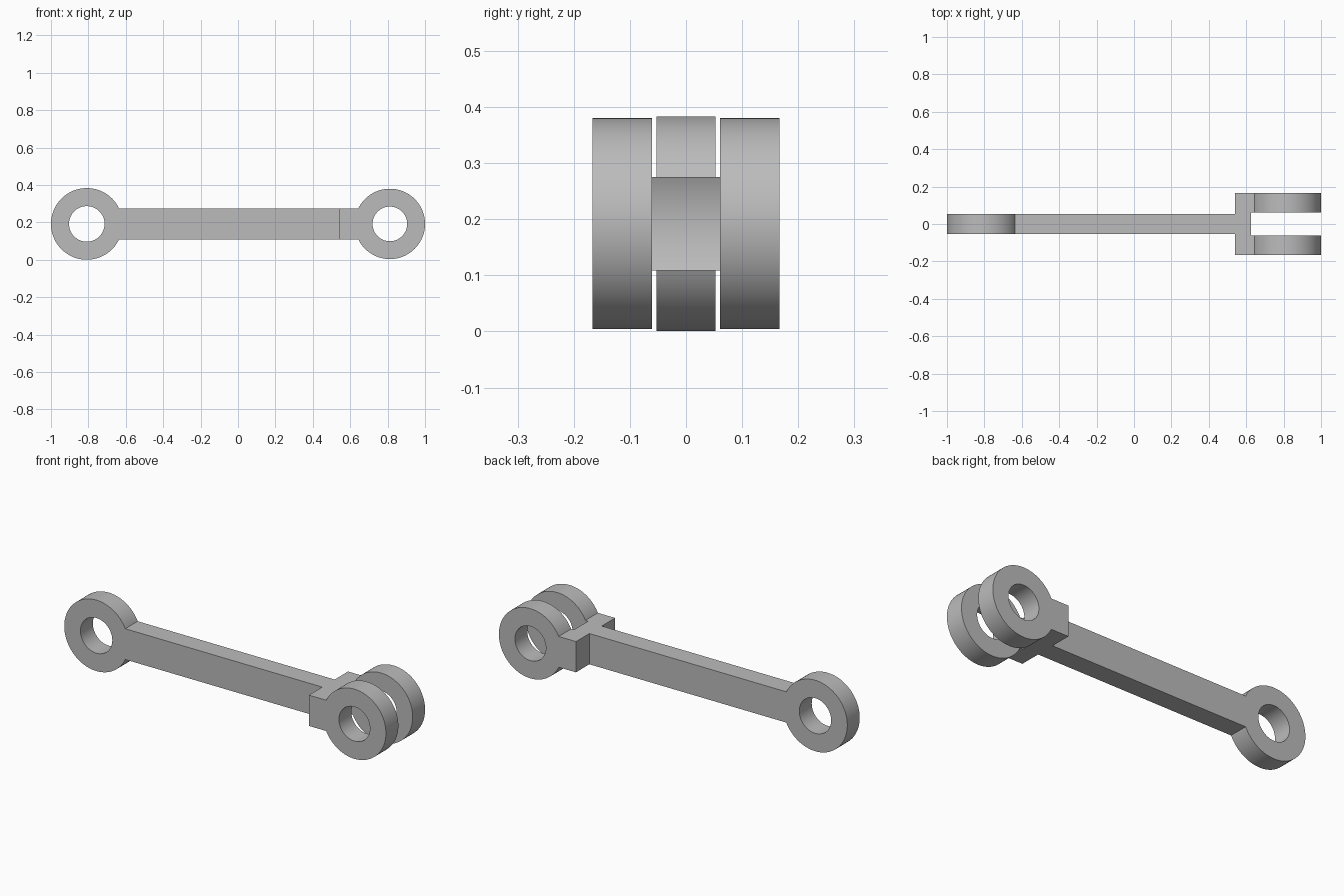
import bpy, bmesh
from math import sin, cos, asin, pi
from mathutils import Matrix, Vector

MID_Z = 0.192      # height of both pin axes
HALF_BAR = 0.083   # half the bar height
SEGMENTS = 96

cube = bpy.data.objects.get("Cube")
if cube:
    bpy.data.objects.remove(cube, do_unlink=True)

grey = bpy.data.materials.new("plain grey")
grey.use_nodes = True
grey.diffuse_color = (0.5, 0.5, 0.5, 1)
grey.node_tree.nodes["Principled BSDF"].inputs["Base Color"].default_value = grey.diffuse_color


def add_object(name, bm):
    bmesh.ops.recalc_face_normals(bm, faces=bm.faces)
    mesh = bpy.data.meshes.new(name)
    bm.to_mesh(mesh)
    bm.free()
    mesh.materials.append(grey)
    obj = bpy.data.objects.new(name, mesh)
    bpy.context.collection.objects.link(obj)
    return obj


def keyhole(name, centre_x, radius, end_x, half_width):
    """A disc running into a straight bar that ends at end_x."""
    side = 1 if end_x > centre_x else -1
    start = asin(HALF_BAR / radius)
    outline = [(end_x, -HALF_BAR), (end_x, HALF_BAR)]
    for i in range(SEGMENTS + 1):
        a = start + (2 * pi - 2 * start) * i / SEGMENTS
        outline.append((centre_x + side * radius * cos(a), radius * sin(a)))
    bm = bmesh.new()
    face = bm.faces.new([bm.verts.new((x, -half_width, MID_Z + z)) for x, z in outline])
    extruded = bmesh.ops.extrude_face_region(bm, geom=[face])["geom"]
    verts = [v for v in extruded if isinstance(v, bmesh.types.BMVert)]
    bmesh.ops.translate(bm, vec=Vector((0, 2 * half_width, 0)), verts=verts)
    return add_object(name, bm)


def pin(name, centre_x, radius, half_width):
    """A cylinder lying along y, used as a cutter."""
    bm = bmesh.new()
    place = Matrix.Translation((centre_x, 0, MID_Z)) @ Matrix.Rotation(pi / 2, 4, 'X')
    bmesh.ops.create_cone(bm, cap_ends=True, segments=SEGMENTS, radius1=radius,
                          radius2=radius, depth=2 * half_width, matrix=place)
    obj = add_object(name, bm)
    obj.hide_render = True
    return obj


def combine(target, tool, operation):
    mod = target.modifiers.new(tool.name, 'BOOLEAN')
    mod.operation = operation
    mod.solver = 'EXACT'
    mod.object = tool
    bpy.context.view_layer.objects.active = target
    bpy.ops.object.modifier_apply(modifier=mod.name)
    bpy.data.objects.remove(tool, do_unlink=True)


# Fork end: full-width block with two ears, slotted between them
link = keyhole("connecting_link", 0.812, 0.188, 0.54, 0.167)
combine(link, pin("fork_slot", 0.812, 0.203, 0.061), 'DIFFERENCE')
combine(link, pin("fork_hole", 0.812, 0.0925, 0.3), 'DIFFERENCE')

# Bar with the single eye
rod = keyhole("eye_rod", -0.8085, 0.1915, 0.57, 0.053)
combine(rod, pin("eye_hole", -0.8085, 0.095, 0.3), 'DIFFERENCE')
combine(link, rod, 'UNION')

# Smooth rounds, sharp corners
bpy.ops.object.select_all(action='DESELECT')
link.select_set(True)
bpy.context.view_layer.objects.active = link
bpy.ops.object.shade_smooth_by_angle(angle=pi / 6)
